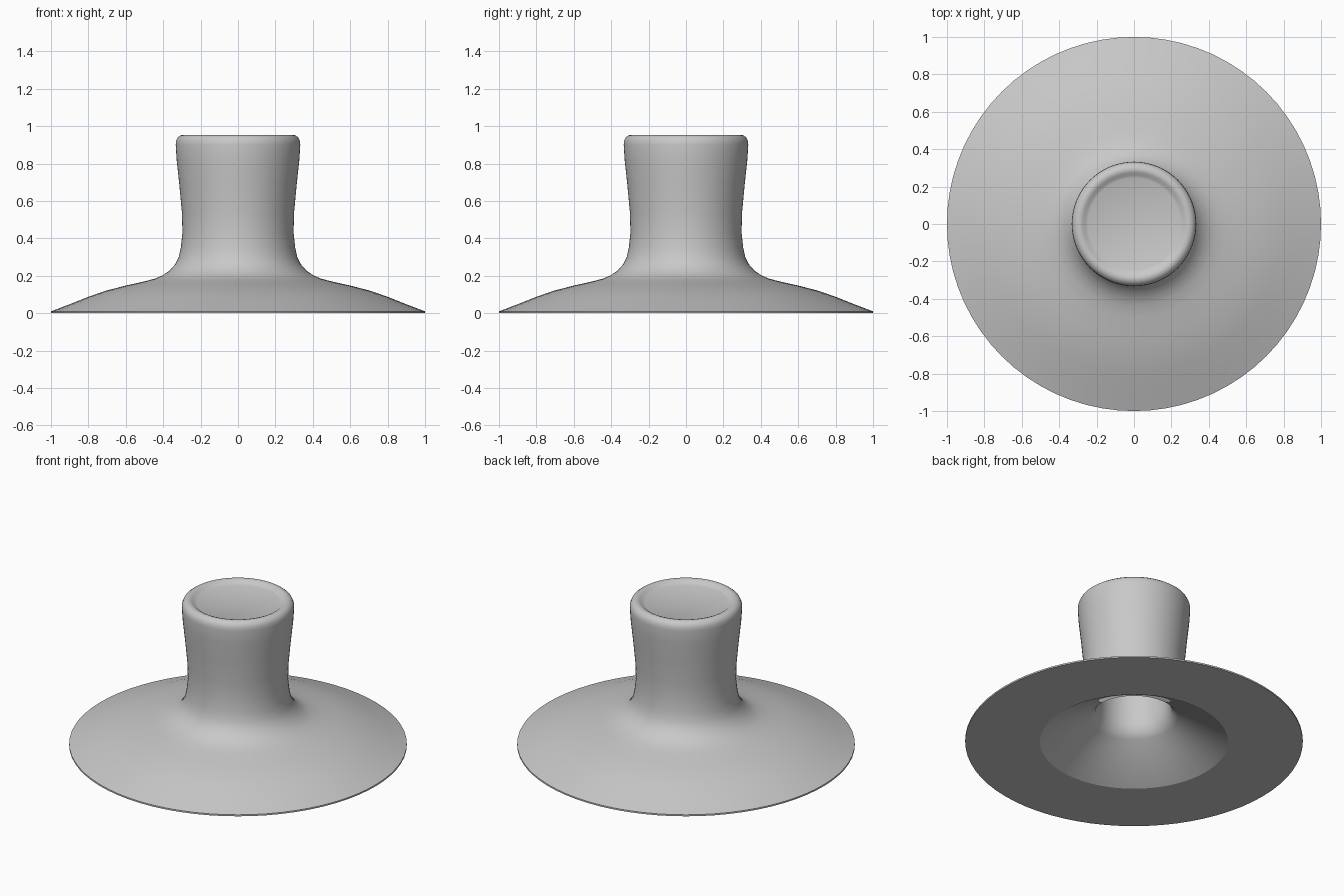
import bpy
import bmesh
import math

if "Cube" in bpy.data.objects:
    bpy.data.objects.remove(bpy.data.objects["Cube"])

SEGMENTS = 72

# One grey colour for the whole part
grey = bpy.data.materials.new("plain grey")
grey.diffuse_color = (0.58, 0.58, 0.58, 1.0)
grey.use_nodes = True
grey.node_tree.nodes["Principled BSDF"].inputs["Base Color"].default_value = grey.diffuse_color

# Flared foot, neck, rounded head and shallow dish, as (radius, height)
outside = [(1.0, 0.0), (1.0, 0.01), (0.9, 0.048), (0.8, 0.088), (0.7, 0.122),
           (0.6, 0.148), (0.5, 0.17), (0.44, 0.186), (0.4, 0.204), (0.365, 0.229),
           (0.335, 0.263), (0.317, 0.3), (0.306, 0.35), (0.297, 0.43), (0.3, 0.54),
           (0.314, 0.69), (0.328, 0.82), (0.333, 0.9), (0.331, 0.922), (0.322, 0.94),
           (0.307, 0.951), (0.29, 0.954), (0.275, 0.949), (0.26, 0.938),
           (0.245, 0.932), (0.0, 0.932)]

# Conical mouth below, turning into a blind bore up the neck
cavity = [(0.0, 0.85), (0.17, 0.85), (0.2, 0.84), (0.215, 0.81), (0.212, 0.5),
          (0.212, 0.3), (0.216, 0.24), (0.23, 0.2), (0.26, 0.164), (0.557, 0.0)]


def lathe(name, profile, material):
    """Revolve a closed profile around z; rings near the floor stay sharp."""
    bm = bmesh.new()
    verts = [bm.verts.new((r, 0, z)) for r, z in profile]
    edges = [bm.edges.new(pair) for pair in zip(verts, verts[1:])]
    edges.append(bm.edges.new((verts[-1], verts[0])))
    # the axis edge is not revolved
    axis = [e for e in edges if all(v.co.x == 0 for v in e.verts)]
    bmesh.ops.delete(bm, geom=axis, context='EDGES')
    bmesh.ops.spin(bm, geom=bm.verts[:] + bm.edges[:], cent=(0, 0, 0),
                   axis=(0, 0, 1), angle=math.tau, steps=SEGMENTS, use_duplicate=False)
    bmesh.ops.remove_doubles(bm, verts=bm.verts[:], dist=0.0005)
    bmesh.ops.recalc_face_normals(bm, faces=bm.faces[:])
    for face in bm.faces:
        face.smooth = True
    for edge in bm.edges:
        if all(v.co.z < 0.02 for v in edge.verts):
            edge.smooth = False
    mesh = bpy.data.meshes.new(name)
    bm.to_mesh(mesh)
    bm.free()
    mesh.materials.append(material)
    obj = bpy.data.objects.new(name, mesh)
    bpy.context.collection.objects.link(obj)
    return obj


lathe("flared_knob", outside + cavity, grey)
